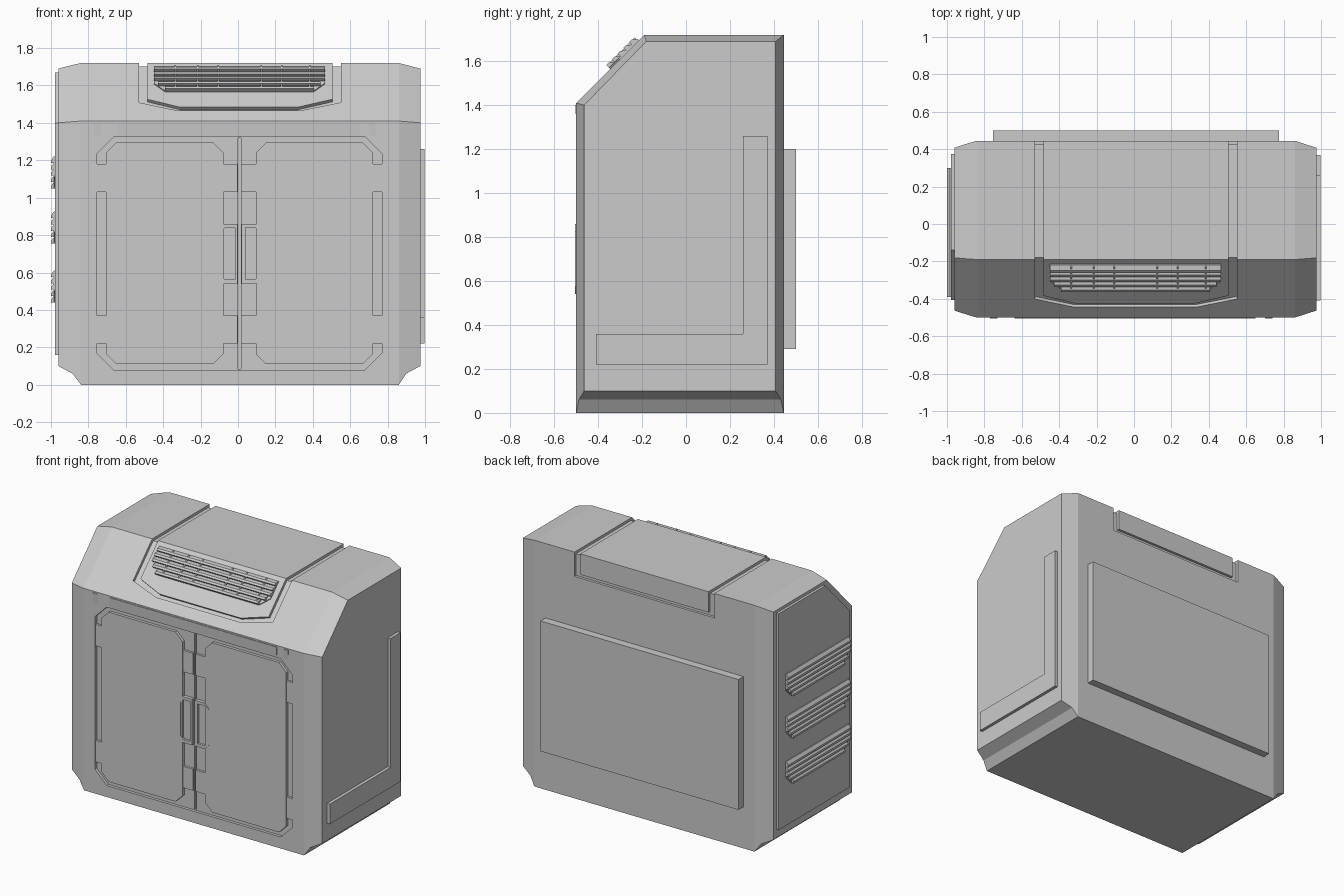
import bpy, bmesh
from mathutils import Vector

cube = bpy.data.objects.get("Cube")
if cube:
    bpy.data.objects.remove(cube, do_unlink=True)

grey = bpy.data.materials.new("plain_grey")
grey.use_nodes = True
COLOR = (0.6, 0.6, 0.6, 1)
grey.diffuse_color = COLOR
for node in grey.node_tree.nodes:
    if node.type == 'BSDF_PRINCIPLED':
        node.inputs["Base Color"].default_value = COLOR

X, Y, Z = Vector((1, 0, 0)), Vector((0, 1, 0)), Vector((0, 0, 1))
UP_SLOPE = (Y + Z).normalized()

# Working planes: origin, right direction, up direction (outward = right x up)
FRONT = (Y * -0.5, X, Z)
BACK = (Y * 0.445, -X, Z)
LEFT = (X * 0.975, Y, Z)
RIGHT = (X * -0.96, -Y, Z)
TOP = (Z * 1.72, X, Y)
SLOPE = (Vector((0, -0.5, 1.41)), X, UP_SLOPE)


def finish(name, bm):
    bmesh.ops.recalc_face_normals(bm, faces=bm.faces)
    mesh = bpy.data.meshes.new(name)
    bm.to_mesh(mesh)
    bm.free()
    mesh.materials.append(grey)
    obj = bpy.data.objects.new(name, mesh)
    bpy.context.scene.collection.objects.link(obj)
    return obj


def loft(name, rings):
    """Solid skin through equal-length rings of points, capped at both ends."""
    bm = bmesh.new()
    rows = [[bm.verts.new(p) for p in ring] for ring in rings]
    for a, b in zip(rows, rows[1:]):
        for i in range(len(a)):
            j = (i + 1) % len(a)
            bm.faces.new((a[i], a[j], b[j], b[i]))
    bm.faces.new(rows[0])
    bm.faces.new(rows[-1])
    return finish(name, bm)


def prism(name, plane, pts, low, high):
    o, u, v = plane
    w = u.cross(v)
    return loft(name, [[o + u * a + v * b + w * h for a, b in pts] for h in (low, high)])


def rect(x0, x1, y0, y1, bl=0, br=0, tr=0, tl=0):
    """Rectangle outline with an optional chamfer on each corner."""
    pts = []
    for x, y, sx, sy, c, flip in ((x0, y0, 1, 1, bl, 0), (x1, y0, -1, 1, br, 1),
                                  (x1, y1, -1, -1, tr, 0), (x0, y1, 1, -1, tl, 1)):
        pair = [(x, y + sy * c), (x + sx * c, y)]
        if flip:
            pair.reverse()
        pts += pair if c else pair[:1]
    return pts


def cut(obj, cutter):
    cutter.hide_render = True
    mod = obj.modifiers.new("cut", 'BOOLEAN')
    mod.operation = 'DIFFERENCE'
    mod.solver = 'EXACT'
    mod.object = cutter
    bpy.context.view_layer.update()
    done = obj.evaluated_get(bpy.context.evaluated_depsgraph_get())
    mesh = bpy.data.meshes.new_from_object(done)
    obj.modifiers.clear()
    obj.data = mesh
    bpy.data.objects.remove(cutter, do_unlink=True)


def grille(name, plane, u0, u1, v0, v1, count, height, chamfer):
    """Stack of louvre slats on a backing plate, narrowing at the lower corners."""
    o, u, v = plane
    prism(name + "_plate", plane, rect(u0, u1, v0, v1, chamfer, chamfer), -0.005, height * 0.3)
    step = (v1 - v0) / count
    for i in range(count):
        a = v0 + i * step
        side = max(0, chamfer - i * step)
        wedge = [(a, 0), (a, height), (a + step * 0.4, height), (a + step, height * 0.3), (a + step, 0)]
        prism(f"{name}_slat_{i + 1}", (o, v, u.cross(v)), wedge, u0 + side, u1 - side)


# Main body: one cross-section shrinking towards both ends
def section(x, inset, bottom):
    top = 1.72 - 0.8 * inset
    return [(x, -0.5 + inset, bottom), (x, 0.445 - inset, bottom), (x, 0.445 - inset, top),
            (x, -0.19 + inset / 4, top), (x, -0.5 + inset, 1.41 - inset / 4)]


body = loft("body", [section(-0.96, 0.037, 0.1), section(-0.885, 0.013, 0.06), section(-0.84, 0, 0),
                     section(0.86, 0, 0), section(0.9, 0.013, 0.06), section(0.975, 0.037, 0.1)])

# Recess for the doors with a narrow centre gap
cut(body, prism("door_recess", FRONT, rect(-0.755, 0.77, 0.08, 1.325, 0.09, 0.09, 0.09, 0.09), -0.02, 0.05))
cut(body, prism("door_gap", FRONT, rect(0, 0.015, 0.085, 1.32), -0.035, 0.04))

# Groove wrapping round the hood panel: slope, top and back
outer = [(-0.53, 0.45), (-0.53, 0.14), (-0.32, 0.078), (0.33, 0.078), (0.55, 0.14), (0.55, 0.45)]
inner = [(0.505, 0.45), (0.505, 0.165), (0.32, 0.105), (-0.31, 0.105), (-0.485, 0.165), (-0.485, 0.45)]
cut(body, prism("hood_groove", SLOPE, outer + inner, -0.02, 0.04))
for x0, x1 in ((-0.53, -0.485), (0.505, 0.55)):
    cut(body, prism("top_groove", TOP, rect(x0, x1, -0.2, 0.5), -0.018, 0.04))
    cut(body, prism("back_groove", BACK, rect(-x1, -x0, 1.55, 1.75), -0.018, 0.04))
cut(body, prism("back_slot", BACK, rect(-0.55, 0.53, 1.55, 1.575), -0.018, 0.04))

# Doors, hinges and handles
for side, x0, x1 in (("right", -0.705, -0.078), ("left", 0.095, 0.722)):
    prism(side + "_door", FRONT, rect(x0, x1, 0.11, 1.295, 0.055, 0.055, 0.055, 0.055), -0.025, 0)
for side, x0, x1 in (("right", -0.755, -0.705), ("right_inner", -0.08, -0.002),
                     ("left_inner", 0.017, 0.095), ("left", 0.722, 0.77)):
    for level, z in (("lower", 0.22), ("upper", 1.03)):
        prism(f"{side}_{level}_hinge", FRONT, rect(x0, x1, z, z + 0.15), -0.025, -0.004)
for side, x0, x1, c in (("right", -0.112, -0.003, (0.035, 0, 0, 0.035)),
                        ("left", 0.018, 0.127, (0, 0.035, 0.035, 0))):
    handle = prism(side + "_handle", FRONT, rect(x0, x1, 0.54, 0.86, *c), -0.025, 0.004)
    hole = [k * 0.6 for k in c]
    cut(handle, prism("handle_hole", FRONT, rect(x0 + 0.022, x1 - 0.014, 0.562, 0.84, *hole), -0.012, 0.03))

# Thin drip lips along the fold above the doors
for name, x0, x1 in (("right_lip", -0.77, -0.73), ("middle_lip", -0.64, 0.65), ("left_lip", 0.7, 0.74)):
    prism(name, (Vector((0, -0.5, 0)), Y, Z), [(0.01, 1.33), (0, 1.33), (-0.004, 1.4), (0.01, 1.4)], x0, x1)

# Hood grille with upright dividers
grille("hood_grille", SLOPE, -0.45, 0.465, 0.22, 0.405, 5, 0.026, 0.06)
for i, x in enumerate((-0.34, -0.22, -0.11, 0.12, 0.23, 0.38)):
    prism(f"hood_divider_{i + 1}", SLOPE, rect(x, x + 0.008, 0.225, 0.4), 0, 0.022)

# Back panel
prism("back_panel", BACK, rect(-0.775, 0.755, 0.29, 1.2), -0.01, 0.055)

# L-shaped plate on the left side
prism("left_plate", LEFT, [(-0.41, 0.22), (0.37, 0.22), (0.37, 1.26), (0.26, 1.26), (0.26, 0.36), (-0.41, 0.36)],
      -0.01, 0.022)

# Right side plate with three louvred vents
prism("right_plate", RIGHT, [(-0.375, 0.16), (0.405, 0.16), (0.405, 1.4), (0.14, 1.67), (-0.375, 1.67)], -0.01, 0.018)
VENT = (X * -0.978, -Y, Z)
for name, z in (("lower", 0.44), ("middle", 0.755), ("upper", 1.05)):
    grille(name + "_vent", VENT, -0.3, 0.39, z, z + 0.17, 5, 0.022, 0.06)
